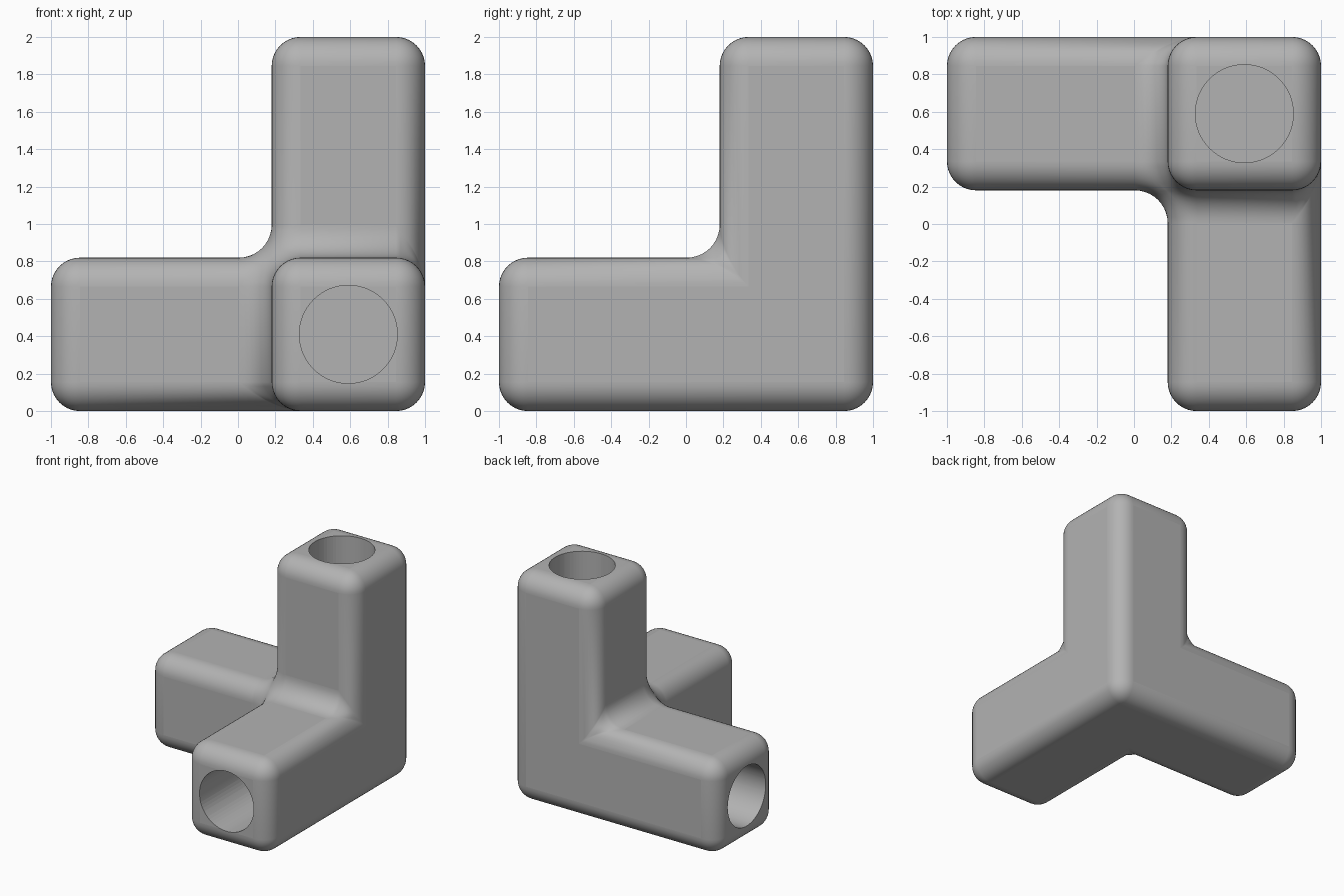
import bpy, bmesh, math
from mathutils import Vector

cube = bpy.data.objects.get("Cube")
if cube:
    bpy.data.objects.remove(cube, do_unlink=True)

WIDTH, ROUND, FILLET = 0.82, 0.155, 0.175
HOLE_RADIUS, HOLE_DEPTH = 0.262, 1.15
CENTRE = Vector((1 - WIDTH / 2, 1 - WIDTH / 2, WIDTH / 2))
ARMS = [Vector((-1, 0, 0)), Vector((0, -1, 0)), Vector((0, 0, 1))]

grey = bpy.data.materials.new("light grey")
grey.use_nodes = True
colour = (0.45, 0.45, 0.45, 1)
grey.diffuse_color = colour
grey.node_tree.nodes["Principled BSDF"].inputs["Base Color"].default_value = colour


def add_object(name, bm):
    mesh = bpy.data.meshes.new(name)
    bm.to_mesh(mesh)
    bm.free()
    mesh.materials.append(grey)
    obj = bpy.data.objects.new(name, mesh)
    bpy.context.collection.objects.link(obj)
    return obj


# Corner block with three square arms drawn out of it
bm = bmesh.new()
bmesh.ops.create_cube(bm, size=WIDTH)
bmesh.ops.translate(bm, vec=CENTRE, verts=bm.verts)
bm.normal_update()
ends = [f for f in bm.faces if any(f.normal.dot(a) > 0.9 for a in ARMS)]
for face in bmesh.ops.extrude_discrete_faces(bm, faces=ends)["faces"]:
    face.normal_update()
    bmesh.ops.translate(bm, vec=face.normal * (2 - WIDTH), verts=face.verts)
bmesh.ops.dissolve_limit(bm, angle_limit=0.01, verts=bm.verts, edges=bm.edges)
bmesh.ops.recalc_face_normals(bm, faces=bm.faces)

# Outer edges are rounded, inner edges get a wider fillet
weight = bm.edges.layers.float.new("bevel_weight_edge")
for edge in bm.edges:
    edge[weight] = 1 if edge.calc_face_angle_signed() < 0 else ROUND / FILLET
connector = add_object("corner_connector", bm)
bevel = connector.modifiers.new("rounding", "BEVEL")
bevel.limit_method = "WEIGHT"
bevel.width = FILLET
bevel.segments = 10

# Blind round socket in the end of each arm
for axis, arm in zip("xyz", ARMS):
    bm = bmesh.new()
    bmesh.ops.create_cone(bm, cap_ends=True, segments=64, radius1=HOLE_RADIUS,
                          radius2=HOLE_RADIUS, depth=2 * HOLE_DEPTH)
    turn = Vector((0, 0, 1)).rotation_difference(arm).to_matrix()
    bmesh.ops.rotate(bm, matrix=turn, verts=bm.verts)
    bmesh.ops.translate(bm, vec=CENTRE + arm * (2 - WIDTH / 2), verts=bm.verts)
    cutter = add_object("socket_cutter_" + axis, bm)
    cutter.hide_render = True
    cutter.hide_set(True)
    cut = connector.modifiers.new("socket_" + axis, "BOOLEAN")
    cut.operation = "DIFFERENCE"
    cut.solver = "EXACT"
    cut.object = cutter

# Smooth roundings with sharp socket rims
bpy.ops.object.select_all(action="DESELECT")
connector.select_set(True)
bpy.context.view_layer.objects.active = connector
bpy.ops.object.shade_smooth_by_angle(angle=math.radians(35))
for mod in list(connector.modifiers):
    bpy.ops.object.modifier_apply(modifier=mod.name)
bpy.ops.object.shade_smooth_by_angle(angle=math.radians(35))
